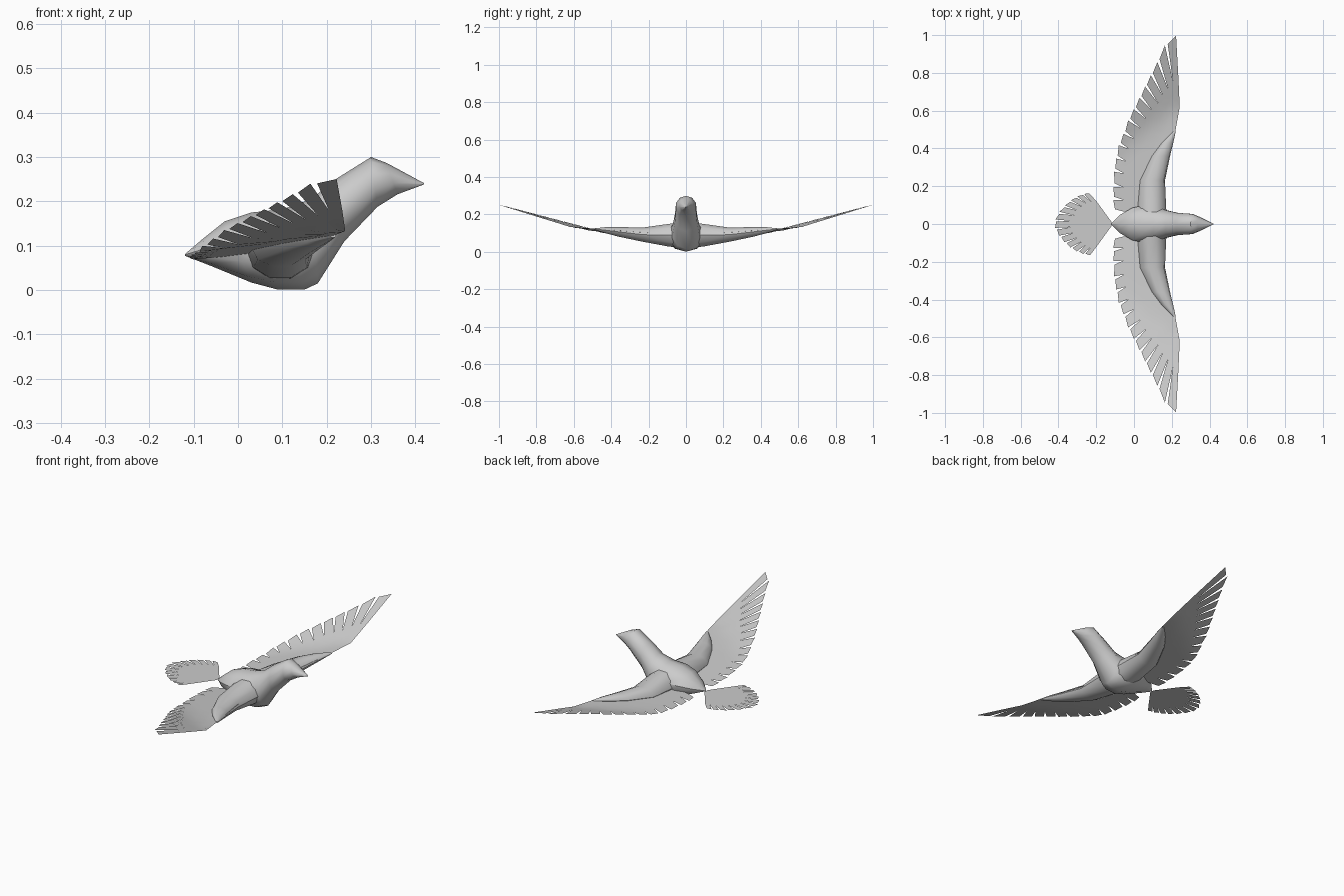
import bpy, bmesh, math
from mathutils import Vector

if "Cube" in bpy.data.objects:
    bpy.data.objects.remove(bpy.data.objects["Cube"])


def finish(name, bm, mirror=False):
    me = bpy.data.meshes.new(name)
    bm.to_mesh(me)
    bm.free()
    ob = bpy.data.objects.new(name, me)
    bpy.context.collection.objects.link(ob)
    if mirror:
        mod = ob.modifiers.new("mirror", 'MIRROR')
        mod.use_axis = (False, True, False)
        mod.use_mirror_merge = False
    bpy.ops.object.select_all(action='DESELECT')
    ob.select_set(True)
    bpy.context.view_layer.objects.active = ob
    bpy.ops.object.shade_smooth_by_angle(angle=math.radians(40))
    return ob


def loft(name, sections, n=10, mirror=False):
    """Skin elliptical rings, each given as (centre, axis a, axis b)."""
    bm = bmesh.new()
    rings = []
    for c, a, b in sections:
        rings.append([bm.verts.new(c + a * math.cos(2 * math.pi * k / n)
                                   + b * math.sin(2 * math.pi * k / n)) for k in range(n)])
    for r, s in zip(rings, rings[1:]):
        for k in range(n):
            j = (k + 1) % n
            bm.faces.new((r[k], r[j], s[j], s[k]))
    bm.faces.new(rings[0])
    bm.faces.new(rings[-1])
    bmesh.ops.recalc_face_normals(bm, faces=bm.faces)
    return finish(name, bm, mirror)


def feather_fan(name, roots, tips, depth, height, gap=0.2, mirror=False):
    """Thin sheet running from roots to notched feather tips."""
    bm = bmesh.new()

    def vert(p):
        return bm.verts.new((p.x, p.y, height(p.x, p.y)))

    n = len(tips) - 1
    rows = []
    for i, (r, t) in enumerate(zip(roots, tips)):
        notch = 1 - depth(i / n)
        rows.append([vert(r.lerp(t, notch * f)) for f in (0, 0.35, 0.7, 1)])
    for i in range(n):
        a, b = rows[i], rows[i + 1]
        for k in range(3):
            bm.faces.new((a[k], a[k + 1], b[k + 1], b[k]))
        ta = vert(tips[i].lerp(tips[i + 1], gap * 0.2))
        tb = vert(tips[i].lerp(tips[i + 1], 1 - gap)
                  + (roots[i + 1] - tips[i + 1]) * 0.02)
        bm.faces.new((a[3], ta, tb, b[3]))
    for f in bm.faces:
        f.normal_update()
        if f.normal.z < 0:
            f.normal_flip()
    return finish(name, bm, mirror)


def along(points, t):
    """Point at fraction t of a polyline's length."""
    pts = [Vector(p) for p in points]
    left = t * sum((b - a).length for a, b in zip(pts, pts[1:]))
    for a, b in zip(pts, pts[1:]):
        d = (b - a).length
        if left <= d:
            return a.lerp(b, left / d)
        left -= d
    return pts[-1]


# Body, neck, head and beak: top x,z / bottom x,z / half width
profile = [
    (-.12, .081, -.119, .077, .003),
    (-.08, .115, -.06, .054, .052),
    (-.03, .155, .03, .017, .09),
    (.03, .175, .09, .001, .104),
    (.10, .182, .15, .001, .094),
    (.165, .205, .18, .015, .076),
    (.22, .25, .24, .11, .062),
    (.30, .30, .315, .188, .056),
    (.335, .287, .36, .216, .038),
    (.42, .241, .419, .238, .002),
]
body = []
for tx, tz, bx, bz, w in profile:
    top, bot = Vector((tx, 0, tz)), Vector((bx, 0, bz))
    body.append(((top + bot) / 2, (top - bot) / 2, Vector((0, w, 0))))
loft("body", body)

# Wing arms: y, centre x, half x, centre z, half z
arm = [(.05, .095, .078, .09, .068), (.09, .095, .075, .089, .064),
       (.23, .098, .066, .092, .040), (.36, .143, .048, .107, .027),
       (.43, .178, .030, .116, .017), (.49, .215, .006, .122, .004)]
loft("wing_arm", [(Vector((x, y, z)), Vector((hx, 0, 0)), Vector((0, 0, hz)))
                  for y, x, hx, z, hz in arm], mirror=True)


# Wing feather sheets, folded upward beyond the wrist
def wing_height(x, y):
    fold = max(0, (y - .4) - .75 * (x + .05))
    return .075 + .1 * x + .055 * y + .25 * fold


trail = [(.225, 1.0), (.165, .95), (.125, .86), (.09, .79), (.06, .73), (.03, .67),
         (0, .61), (-.03, .55), (-.055, .48), (-.08, .42), (-.095, .35),
         (-.105, .28), (-.11, .20), (-.11, .13), (-.105, .065)]
tips = [Vector(p) for p in trail]
lead = [(.242, .62), (.215, .47), (.16, .23), (.16, .065)]
roots = [along(lead, (i / 14) ** 1.3) for i in range(15)]
feather_fan("wing_feathers", roots, tips, lambda t: .2 + .4 * max(0, 1 - 1.6 * t),
            wing_height, mirror=True)

# Tail fan
count = 13
tail_roots, tail_tips = [], []
for i in range(count + 1):
    s = 2 * i / count - 1
    a = math.radians(56) * s
    r = .307 - .107 * abs(s)
    tail_tips.append(Vector((-.12 - r * math.cos(a), r * math.sin(a))))
    tail_roots.append(Vector((-.12, .012 * s)))
feather_fan("tail_feathers", tail_roots, tail_tips, lambda t: .28,
            lambda x, y: .078)
